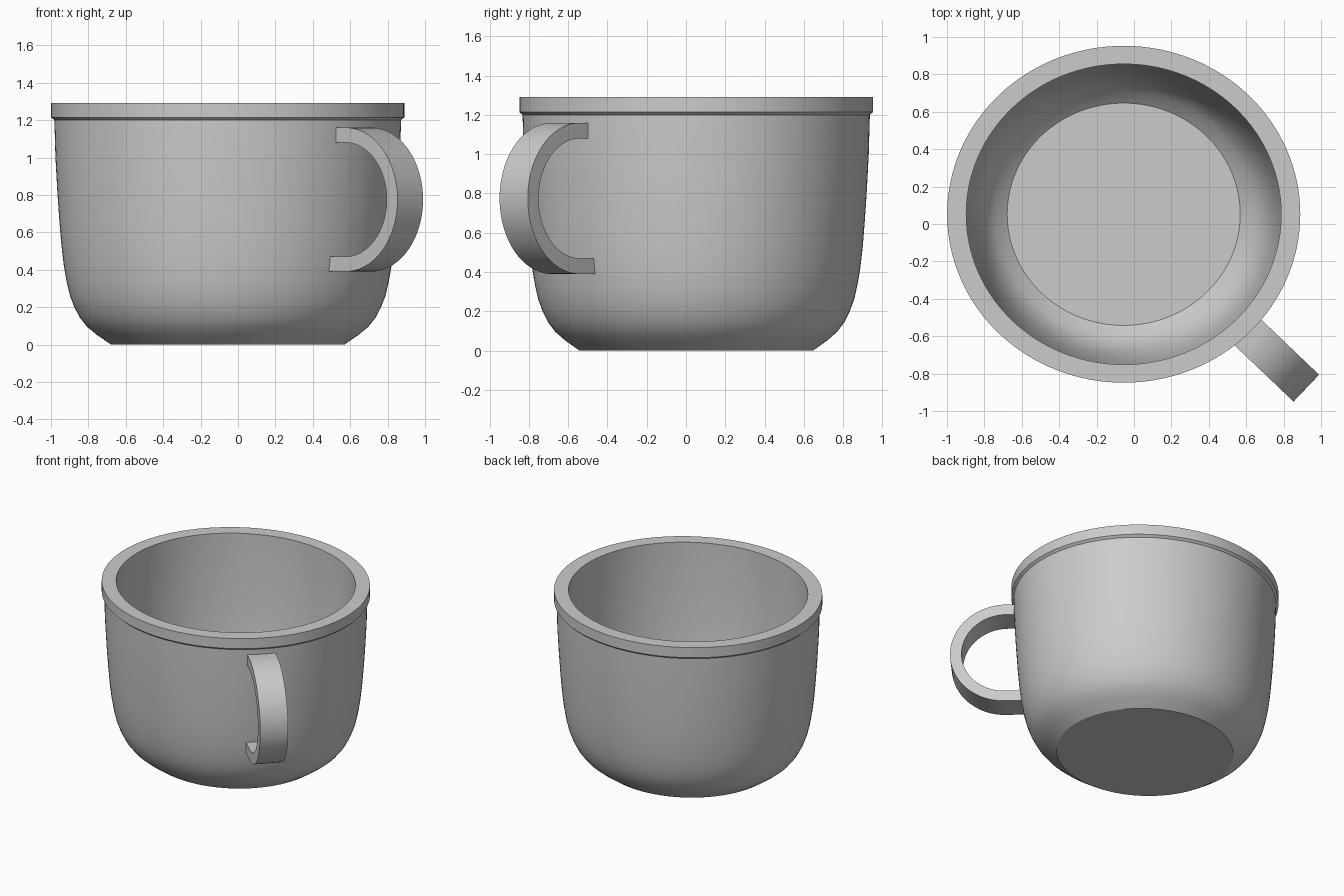
import bpy
import bmesh
from math import sin, cos, pi, radians
from mathutils import Matrix, Vector

cube = bpy.data.objects.get("Cube")
if cube:
    bpy.data.objects.remove(cube, do_unlink=True)

CENTRE = Vector((-0.055, 0.052, 0))
SQUASH = 0.954            # the bowl is slightly oval
HANDLE_ANGLE = radians(-43.6)

grey = bpy.data.materials.new("plain grey")
grey.use_nodes = True
colour = (0.6, 0.6, 0.6, 1)
grey.diffuse_color = colour
grey.node_tree.nodes["Principled BSDF"].inputs["Base Color"].default_value = colour


def finish(bm, name):
    bmesh.ops.recalc_face_normals(bm, faces=bm.faces)
    mesh = bpy.data.meshes.new(name)
    bm.to_mesh(mesh)
    bm.free()
    mesh.materials.append(grey)
    obj = bpy.data.objects.new(name, mesh)
    bpy.context.collection.objects.link(obj)
    bpy.ops.object.select_all(action='DESELECT')
    obj.select_set(True)
    bpy.context.view_layer.objects.active = obj
    bpy.ops.object.shade_smooth_by_angle(angle=radians(28))
    return obj


def lathe(name, profile, steps=128):
    """Revolve (radius, height) points and cap both ends with a disc."""
    bm = bmesh.new()
    rings = []
    for r, z in profile:
        rings.append([bm.verts.new((r * cos(2 * pi * i / steps),
                                    r * sin(2 * pi * i / steps) * SQUASH, z))
                      for i in range(steps)])
    for a, b in zip(rings, rings[1:]):
        for i in range(steps):
            j = (i + 1) % steps
            bm.faces.new((a[i], a[j], b[j], b[i]))
    bm.faces.new(rings[0])
    bm.faces.new(rings[-1])
    obj = finish(bm, name)
    obj.location = CENTRE
    return obj


# Bowl: outside wall, stepped rim, then inside wall down to the floor
outside = [(0.624, 0), (0.70, 0.052), (0.752, 0.095), (0.79, 0.143), (0.82, 0.2),
           (0.843, 0.26), (0.86, 0.33), (0.876, 0.42), (0.889, 0.53), (0.9, 0.66),
           (0.911, 0.82), (0.921, 1.0), (0.927, 1.2)]
rim = [(0.944, 1.215), (0.944, 1.292), (0.842, 1.292)]
inside = [(0.842, 1.15), (0.837, 0.95), (0.826, 0.72), (0.812, 0.53), (0.795, 0.4),
          (0.77, 0.29), (0.735, 0.2), (0.69, 0.135), (0.623, 0.08)]
lathe("cup_bowl", outside + rim + inside)

# Handle: a half ring with short straight ends sunk into the wall
MID, HEIGHT, OUTER, INNER, WIDTH = 0.963, 0.775, 0.385, 0.305, 0.198
arc = [pi / 2 - pi * i / 48 for i in range(49)]


def outline(radius):
    pts = [(0.87, HEIGHT + radius)]
    pts += [(MID + radius * cos(t), HEIGHT + radius * sin(t)) for t in arc]
    return pts + [(0.83, HEIGHT - radius)]


bm = bmesh.new()
rows = [[bm.verts.new((u, side * WIDTH / 2, z)) for u, z in outline(radius)]
        for radius, side in ((OUTER, -1), (OUTER, 1), (INNER, 1), (INNER, -1))]
for k in range(4):
    a, b = rows[k], rows[(k + 1) % 4]
    for i in range(len(a) - 1):
        bm.faces.new((a[i], a[i + 1], b[i + 1], b[i]))
for end in (0, -1):
    bm.faces.new([row[end] for row in rows])
bm.transform(Matrix.Translation(CENTRE) @ Matrix.Rotation(HANDLE_ANGLE, 4, 'Z'))
finish(bm, "cup_handle")
